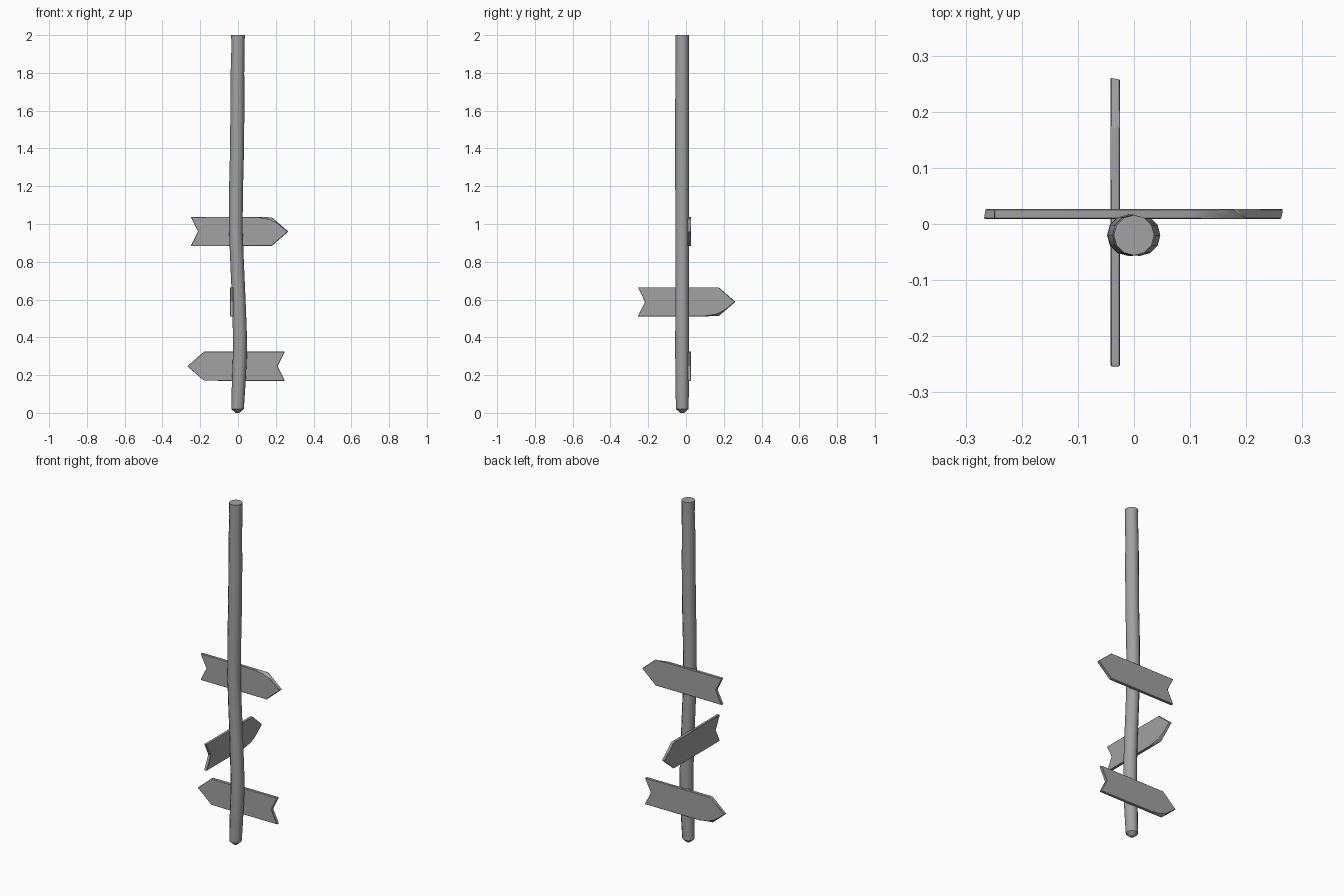
import bpy, bmesh, math

if "Cube" in bpy.data.objects:
    bpy.data.objects.remove(bpy.data.objects["Cube"])

# Dark grey weathered wood
wood = bpy.data.materials.new("dark_wood")
wood.diffuse_color = (0.36, 0.36, 0.36, 1)
wood.use_nodes = True
wood.node_tree.nodes["Principled BSDF"].inputs["Base Color"].default_value = wood.diffuse_color

def finish(name, bm, angle):
    bmesh.ops.recalc_face_normals(bm, faces=bm.faces)
    me = bpy.data.meshes.new(name)
    bm.to_mesh(me)
    bm.free()
    me.materials.append(wood)
    ob = bpy.data.objects.new(name, me)
    bpy.context.collection.objects.link(ob)
    bpy.ops.object.select_all(action='DESELECT')
    ob.select_set(True)
    bpy.context.view_layer.objects.active = ob
    bpy.ops.object.shade_smooth_by_angle(angle=math.radians(angle))
    return ob

# Crooked pole: rings of (x centre, z, radius)
rings = [(-0.002, 0.0, 0.010), (-0.002, 0.02, 0.033), (0.003, 0.14, 0.036),
         (0.010, 0.3, 0.037), (0.010, 0.42, 0.037), (0.004, 0.6, 0.036),
         (-0.005, 0.8, 0.036), (-0.012, 0.98, 0.036), (-0.010, 1.2, 0.037),
         (-0.005, 1.4, 0.037), (-0.003, 1.65, 0.037), (-0.003, 1.8, 0.036),
         (0.0, 1.93, 0.035), (0.0, 2.0, 0.036)]
SIDES = 12
bm = bmesh.new()
loops = []
for cx, z, r in rings:
    loops.append([bm.verts.new((cx + r * math.cos(2 * math.pi * i / SIDES),
                                -0.020 + r * math.sin(2 * math.pi * i / SIDES), z))
                  for i in range(SIDES)])
for a, b in zip(loops, loops[1:]):
    for i in range(SIDES):
        j = (i + 1) % SIDES
        bm.faces.new((a[i], a[j], b[j], b[i]))
bm.faces.new(loops[0])
bm.faces.new(loops[-1])
finish("pole", bm, 40)

# Arrow outlines (length, height): one crisp face, one face with a worn shoulder
crisp = [(-0.25, -0.077), (0.10, -0.077), (0.14, -0.077), (0.178, -0.077),
         (0.267, 0.0), (0.178, 0.077), (-0.25, 0.077), (-0.212, 0.0)]
worn = [(-0.25, -0.077), (0.10, -0.077), (0.16, -0.068), (0.20, -0.050),
        (0.264, 0.0), (0.178, 0.077), (-0.25, 0.077), (-0.212, 0.0)]

def board(name, place, flip=1):
    bm = bmesh.new()
    a = [bm.verts.new(place(u, v * flip, 0)) for u, v in crisp]
    b = [bm.verts.new(place(u, v * flip, 1)) for u, v in worn]
    bm.faces.new(a)
    bm.faces.new(b)
    for i in range(len(a)):
        j = (i + 1) % len(a)
        bm.faces.new((a[i], a[j], b[j], b[i]))
    ob = finish(name, bm, 30)
    bev = ob.modifiers.new("worn_edges", 'BEVEL')
    bev.width = 0.002
    bev.segments = 1

# Three boards pointing right, back and left; each worn on a different corner
board("upper_arrow_board", lambda u, v, w: (u, 0.027 - 0.018 * w, 0.960 + v), flip=-1)
board("middle_arrow_board", lambda u, v, w: (-0.042 + 0.017 * w, u - 0.005, 0.588 + v))
board("lower_arrow_board", lambda u, v, w: (-u - 0.002, 0.009 + 0.018 * w, 0.247 + v))
